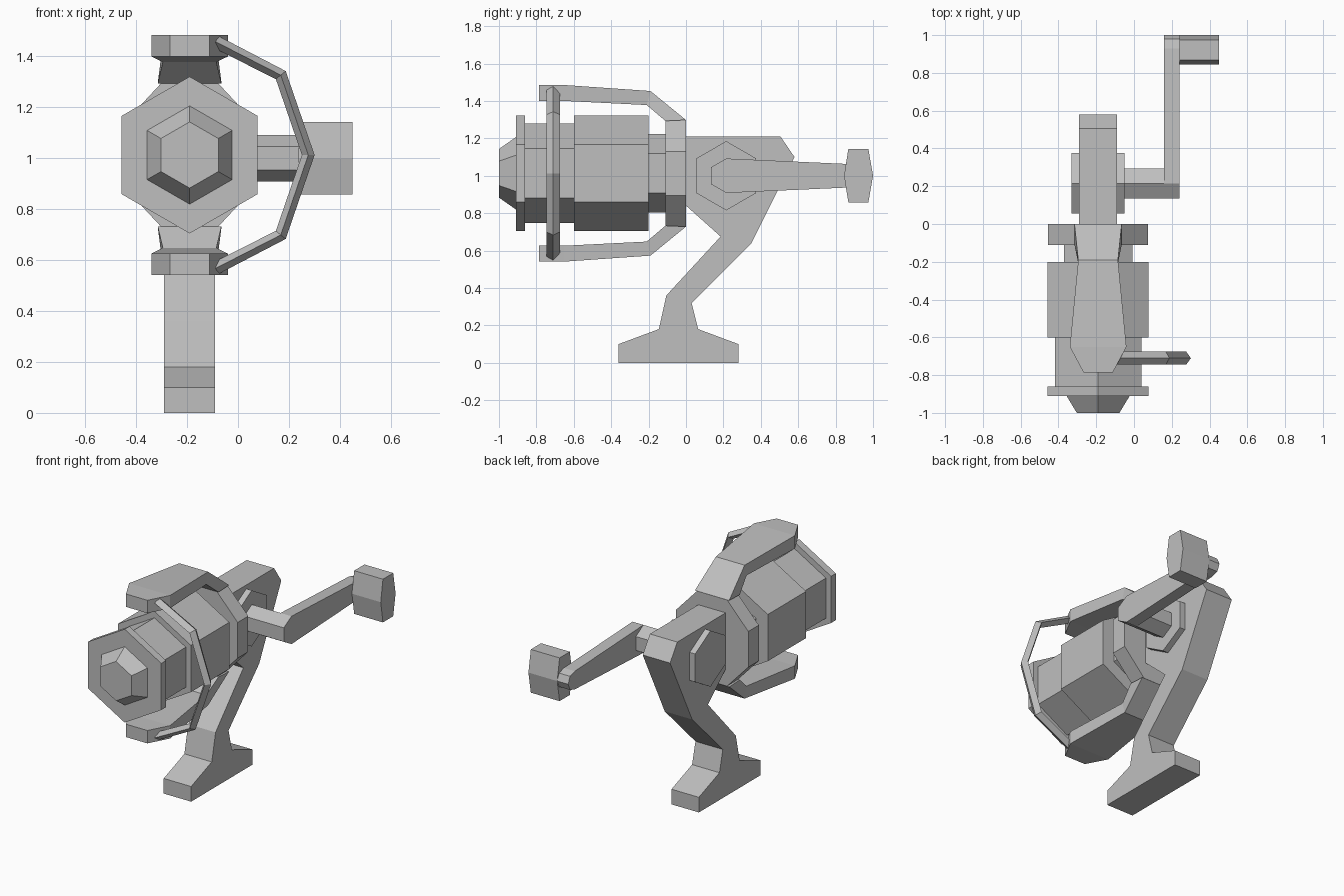
import bpy, bmesh, math
from mathutils import Vector

if "Cube" in bpy.data.objects:
    bpy.data.objects.remove(bpy.data.objects["Cube"], do_unlink=True)

GREY = (0.52, 0.52, 0.52, 1)
grey = bpy.data.materials.new("plain_grey")
grey.use_nodes = True
grey.diffuse_color = GREY
grey.node_tree.nodes["Principled BSDF"].inputs["Base Color"].default_value = GREY

CX, CZ = -0.19, 1.013   # spool axis


def loft(name, rings):
    """Join equal-sized rings of points with side faces and cap both ends."""
    bm = bmesh.new()
    rows = [[bm.verts.new(p) for p in ring] for ring in rings]
    for a, b in zip(rows, rows[1:]):
        for i in range(len(a)):
            j = (i + 1) % len(a)
            bm.faces.new((a[i], a[j], b[j], b[i]))
    bm.faces.new(rows[0][::-1])
    bm.faces.new(rows[-1])
    bmesh.ops.recalc_face_normals(bm, faces=bm.faces)
    mesh = bpy.data.meshes.new(name)
    bm.to_mesh(mesh)
    bm.free()
    mesh.materials.append(grey)
    obj = bpy.data.objects.new(name, mesh)
    bpy.context.collection.objects.link(obj)
    return obj


def prism_x(name, profile, x0, x1):
    """Side profile of (y, z) points extruded across x."""
    return loft(name, [[(x, y, z) for y, z in profile] for x in (x0, x1)])


def ngon(r, n=6, start=math.pi / 2):
    return [(r * math.cos(start + math.tau * i / n),
             r * math.sin(start + math.tau * i / n)) for i in range(n)]


def spool_part(name, y0, r0, y1, r1):
    """Hexagonal section on the spool axis."""
    return loft(name, [[(CX + u, y, CZ + v) for u, v in ngon(r)]
                       for y, r in ((y0, r0), (y1, r1))])


# Body, leg and mounting foot in one profile
prism_x("body_and_foot", [
    (0, 1.21), (0.505, 1.21), (0.58, 1.1), (0.35, 0.64), (0.03, 0.32),
    (0.065, 0.18), (0.28, 0.1), (0.28, 0), (-0.36, 0), (-0.36, 0.1),
    (-0.145, 0.18), (-0.105, 0.36), (0.185, 0.675), (0, 0.84)], -0.29, -0.09)

# Gear cover showing on both sides of the body
prism_x("gear_cover", [(0.215 + u, 1 + v) for u, v in ngon(0.185)], -0.33, -0.05)

# Crank: shaft, arm and knob
prism_x("crank_shaft", [(0.215 + u, 1 + v) for u, v in ngon(0.092)], -0.06, 0.2)
prism_x("crank_arm", [
    (0.215, 1.092), (0.135, 1.046), (0.135, 0.954), (0.215, 0.908),
    (0.93, 0.94), (0.98, 0.955), (1, 1), (0.98, 1.045), (0.93, 1.06)], 0.16, 0.24)
prism_x("crank_knob", [
    (0.868, 1.143), (0.975, 1.143), (1, 1), (0.975, 0.858),
    (0.868, 0.858), (0.845, 1)], 0.24, 0.45)

# Spool stack, back to front
spool_part("spool_neck", 0, 0.21, -0.2, 0.21)
spool_part("spool_skirt", -0.2, 0.308, -0.6, 0.308)
spool_part("spool_drum", -0.6, 0.265, -0.86, 0.265)
spool_part("spool_flange", -0.86, 0.308, -0.91, 0.308)
spool_part("drag_cap", -0.91, 0.193, -1, 0.13)

# Rotor plate: eight sides with flat top and sides
loft("rotor_plate", [[(CX + u * 0.93, y, CZ + v) for u, v in ngon(0.308, 8, math.pi / 8)]
                     for y in (0, -0.11)])

# Rotor arms: outer y, z / inner y, z / half width, z measured from the axis
ARM = [(0, 0.285, -0.11, 0.28, 0.125), (-0.19, 0.44, -0.21, 0.365, 0.105),
       (-0.65, 0.472, -0.65, 0.387, 0.15), (-0.785, 0.472, -0.785, 0.387, 0.078)]
for side, label in ((1, "upper"), (-1, "lower")):
    loft(label + "_rotor_arm", [
        [(CX - w, yo, CZ + side * zo), (CX + w, yo, CZ + side * zo),
         (CX + w, yi, CZ + side * zi), (CX - w, yi, CZ + side * zi)]
        for yo, zo, yi, zi, w in ARM])

# Bail wire: diamond section swept along a bent path
path = [Vector(p) for p in ((-0.088, 1.458), (0.168, 1.327), (0.276, CZ),
                            (0.168, 0.699), (-0.088, 0.568))]
rings = []
for i, p in enumerate(path):
    d = (path[min(i + 1, len(path) - 1)] - path[max(i - 1, 0)]).normalized()
    out = Vector((-d.y, d.x)) * 0.025
    rings.append([(p.x + out.x, -0.71, p.y + out.y), (p.x, -0.675, p.y),
                  (p.x - out.x, -0.71, p.y - out.y), (p.x, -0.745, p.y)])
loft("bail_wire", rings)
